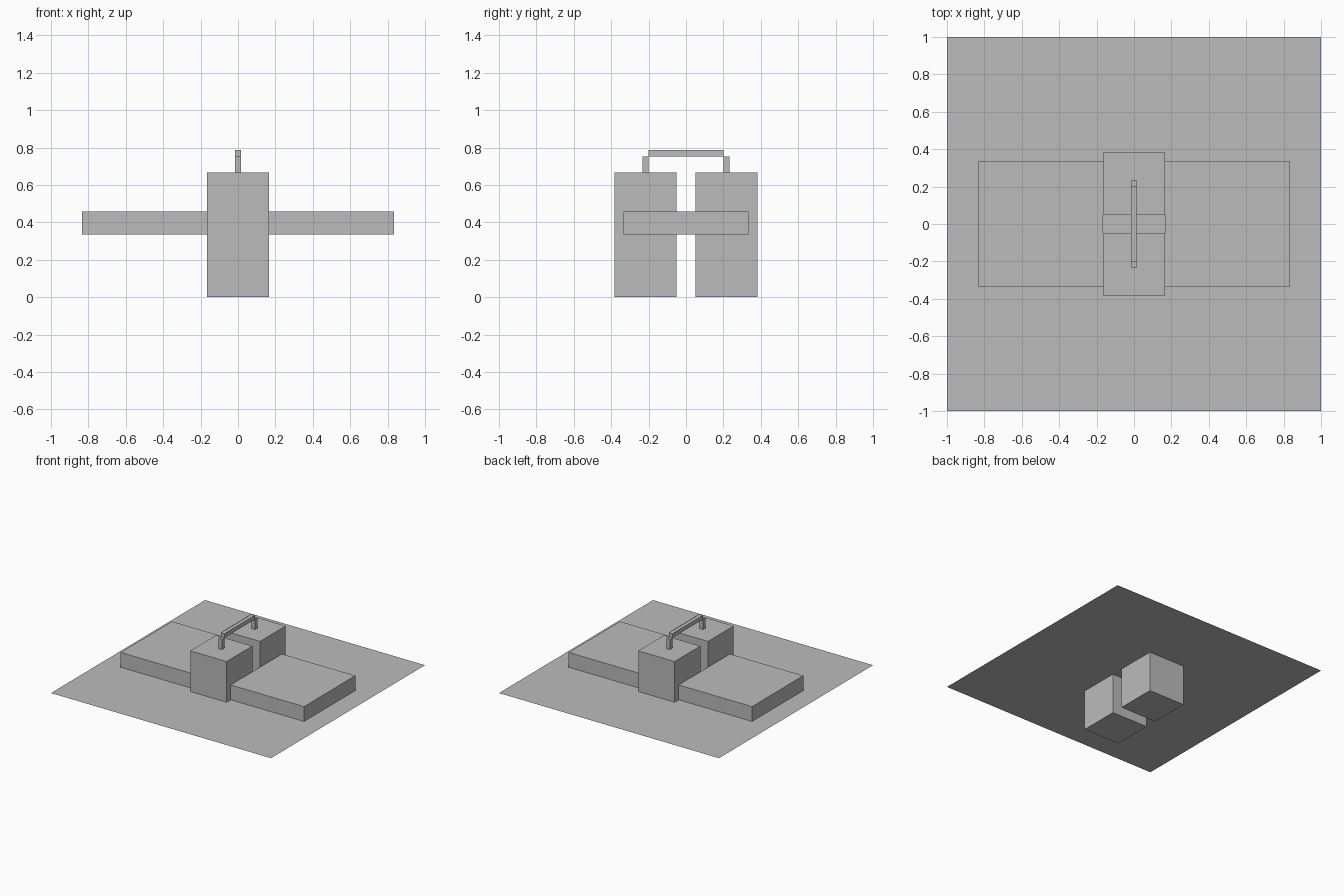
import bpy

cube = bpy.data.objects.get("Cube")
if cube:
    bpy.data.objects.remove(cube, do_unlink=True)

# One plain grey for every part
grey = bpy.data.materials.new("plain_grey")
grey.use_nodes = True
colour = (0.5, 0.5, 0.5, 1)
grey.diffuse_color = colour
grey.node_tree.nodes["Principled BSDF"].inputs["Base Color"].default_value = colour


def box(name, low, high):
    """Axis-aligned block between two opposite corners."""
    centre = [(a + b) / 2 for a, b in zip(low, high)]
    bpy.ops.mesh.primitive_cube_add(size=1, location=centre)
    obj = bpy.context.object
    obj.name = name
    obj.scale = [b - a for a, b in zip(low, high)]
    bpy.ops.object.transform_apply(location=False, rotation=False, scale=True)
    obj.data.materials.append(grey)


LEVEL = 0.333       # height of the ground sheet
TOP = 0.668         # top of the pillars
PILLAR = 0.165      # half width of a pillar
BAR = 0.016         # half width of the handle

# Thin ground sheet that the pillars pass through
bpy.ops.mesh.primitive_plane_add(size=2, location=(0, 0, LEVEL))
ground = bpy.context.object
ground.name = "ground_sheet"
ground.data.materials.append(grey)

# Side slabs resting on the sheet
for name, side in (("left", 1), ("right", -1)):
    x = sorted((side * 0.167, side * 0.833))
    box(name + "_slab", (x[0], -0.333, LEVEL + 0.002), (x[1], 0.333, 0.457))

# Front and back pillars, each with a handle post
for name, side in (("front", -1), ("back", 1)):
    y = sorted((side * 0.05, side * 0.383))
    box(name + "_pillar", (-PILLAR, y[0], 0), (PILLAR, y[1], TOP))
    y = sorted((side * 0.2, side * 0.233))
    box(name + "_handle_post", (-BAR, y[0], TOP), (BAR, y[1], 0.753))

# Handle bar bridging the two posts
box("handle_bar", (-BAR, -0.2, 0.753), (BAR, 0.2, 0.786))
